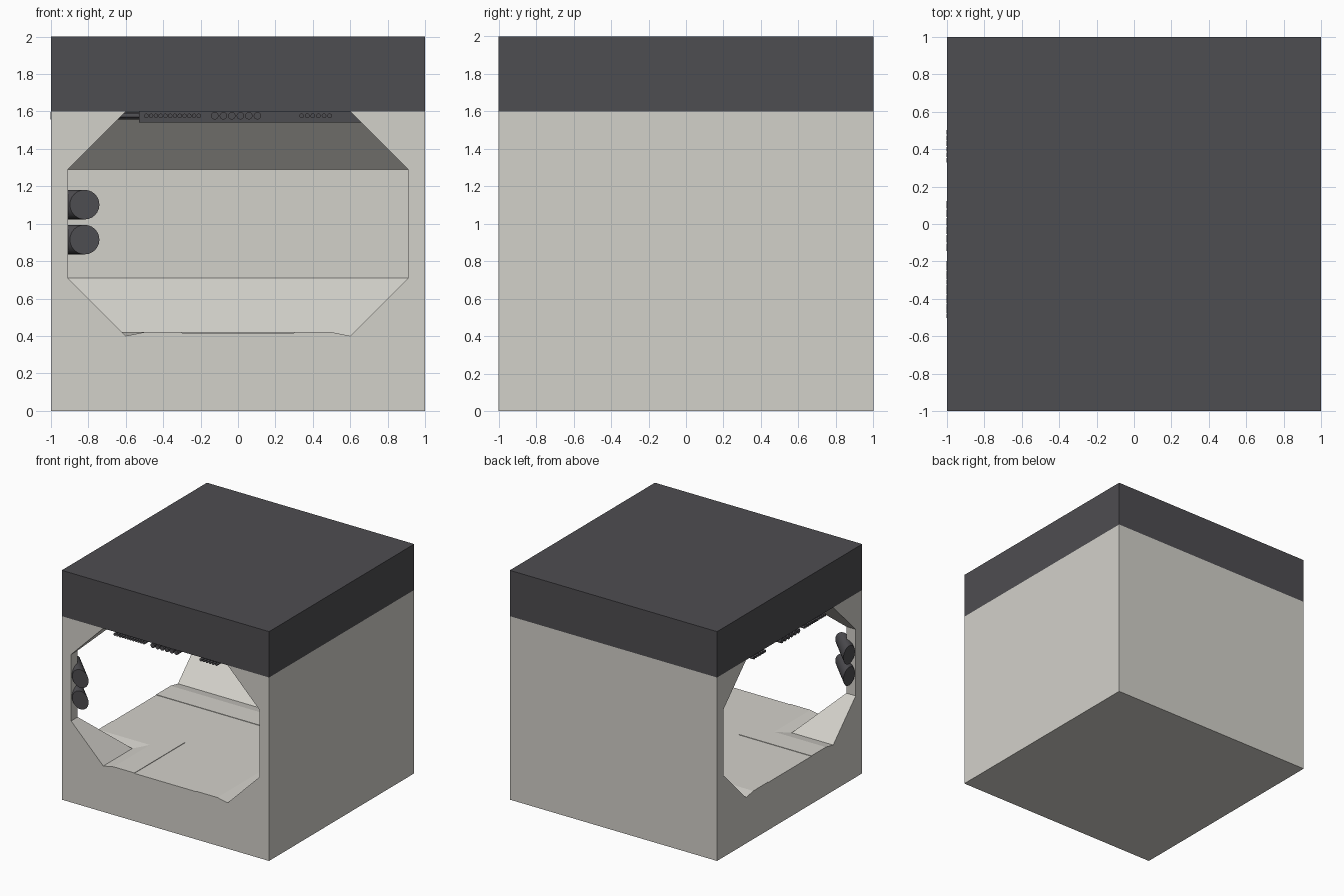
import bpy, bmesh, math

if "Cube" in bpy.data.objects:
    bpy.data.objects.remove(bpy.data.objects["Cube"])


def material(name, rgb):
    m = bpy.data.materials.new(name)
    m.diffuse_color = (*rgb, 1)
    m.use_nodes = True
    m.node_tree.nodes["Principled BSDF"].inputs["Base Color"].default_value = m.diffuse_color
    return m


STONE = material("pale grey", (0.65, 0.635, 0.59))
DARK = material("dark grey", (0.076, 0.074, 0.082))


def finish(name, bm, mat, smooth=False):
    bmesh.ops.remove_doubles(bm, verts=bm.verts, dist=1e-5)
    bmesh.ops.recalc_face_normals(bm, faces=bm.faces)
    me = bpy.data.meshes.new(name)
    bm.to_mesh(me)
    bm.free()
    me.materials.append(mat)
    ob = bpy.data.objects.new(name, me)
    bpy.context.collection.objects.link(ob)
    if smooth:
        bpy.context.view_layer.objects.active = ob
        ob.select_set(True)
        bpy.ops.object.shade_smooth_by_angle(angle=math.radians(35))
        ob.select_set(False)
    return ob


def box(name, lo, hi, mat):
    bm = bmesh.new()
    bmesh.ops.create_cube(bm, size=1)
    for v in bm.verts:
        for i in range(3):
            v.co[i] = (lo[i] + hi[i]) / 2 + v.co[i] * (hi[i] - lo[i])
    return finish(name, bm, mat)


def tube(bm, ring_a, ring_b):
    """Capped tube between two rings of points."""
    a = [bm.verts.new(p) for p in ring_a]
    b = [bm.verts.new(p) for p in ring_b]
    for i in range(len(a)):
        j = (i + 1) % len(a)
        bm.faces.new((a[i], a[j], b[j], b[i]))
    bm.faces.new(a)
    bm.faces.new(b)


def circle(u, z, r, n):
    return [(u + r * math.cos(2 * math.pi * i / n), z + r * math.sin(2 * math.pi * i / n))
            for i in range(n)]


# Body: block with a corner tunnel leading from the front to the left side
profile = [(-.6, 1.6), (-.91, 1.29), (-.91, .71), (-.6, .4), (-.5, .42), (-.3, .42),
           (-.3, .416), (.3, .416), (.3, .42), (.5, .42), (.6, .4), (.91, .71),
           (.91, 1.29), (.6, 1.6)]
bm = bmesh.new()
front = [bm.verts.new((u, -1, z)) for u, z in profile]
bend = [bm.verts.new((u, u, z)) for u, z in profile]
left = [bm.verts.new((-1, u, z)) for u, z in profile]
for a, b in ((front, bend), (bend, left)):
    for i in range(len(profile) - 1):
        bm.faces.new((a[i], a[i + 1], b[i + 1], b[i]))
V = {(x, y, z): bm.verts.new((x, y, z)) for x in (-1, 1) for y in (-1, 1) for z in (0, 1.6)}
# end walls around the two openings
bm.faces.new(front + [V[1, -1, 1.6], V[1, -1, 0], V[-1, -1, 0], V[-1, -1, 1.6]])
bm.faces.new(left + [V[-1, 1, 1.6], V[-1, 1, 0], V[-1, -1, 0], V[-1, -1, 1.6]])
# solid right, back and bottom, and the covered top
bm.faces.new((V[1, -1, 0], V[1, 1, 0], V[1, 1, 1.6], V[1, -1, 1.6]))
bm.faces.new((V[-1, 1, 0], V[1, 1, 0], V[1, 1, 1.6], V[-1, 1, 1.6]))
bm.faces.new((V[-1, -1, 0], V[1, -1, 0], V[1, 1, 0], V[-1, 1, 0]))
bm.faces.new((V[-1, -1, 1.6], front[0], bend[0], left[0]))
bm.faces.new((front[-1], V[1, -1, 1.6], V[1, 1, 1.6], V[-1, 1, 1.6], left[-1], bend[-1]))
finish("tunnel_body", bm, STONE)

# Roof slab
box("roof_slab", (-1, -1, 1.6), (1, 1, 2), DARK)

# Junction box on the ceiling where the cables turn
box("ceiling_junction_box", (-.53, -.53, 1.54), (.68, .68, 1.605), DARK)

# Ceiling cables: three bundles, each mirrored over the diagonal
for name, start, step, count, r in (("inner_cables", -.49, .0255, 12, .012),
                                    ("middle_cables", -.124, .0455, 6, .02),
                                    ("outer_cables", .34, .03, 6, .0125)):
    bm = bmesh.new()
    for k in range(count):
        c = circle(start + k * step, 1.577, r, 12)
        tube(bm, [(u, -1, z) for u, z in c], [(u, -.52, z) for u, z in c])
        tube(bm, [(-1.002, u, z) for u, z in c], [(-.52, u, z) for u, z in c])
    finish(name, bm, DARK, True)

# Two wall pipes cutting diagonally past the inner corner
for name, h in (("lower_pipe", .915), ("upper_pipe", 1.102)):
    bm = bmesh.new()
    c = circle(-.82, h, .079, 24)
    tube(bm, [(u, -1, z) for u, z in c], [(-1, u, z) for u, z in c])
    finish(name, bm, DARK, True)
